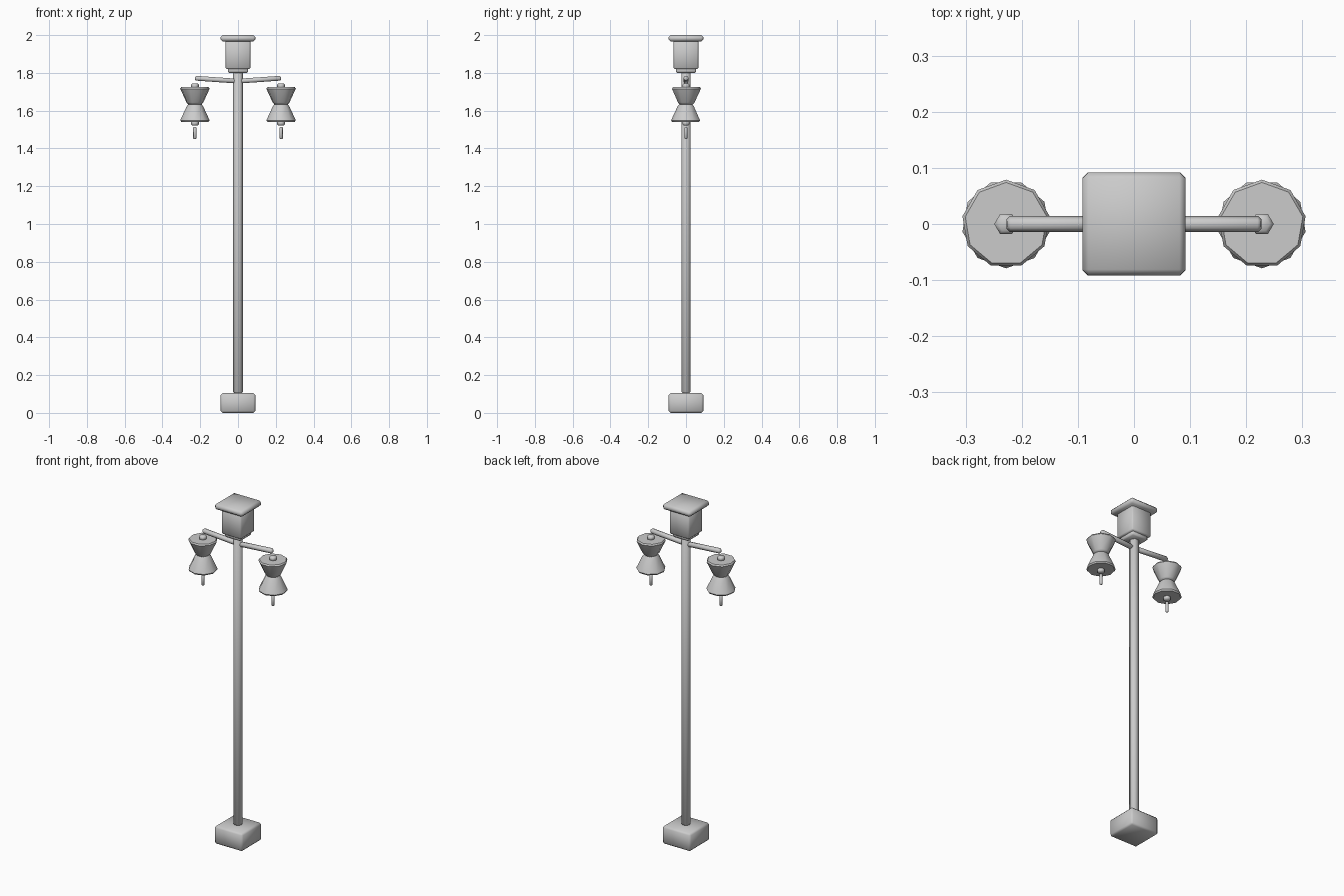
import bpy
from math import pi, sin, cos, radians
from mathutils import Vector

if "Cube" in bpy.data.objects:
    bpy.data.objects.remove(bpy.data.objects["Cube"])


def finish(name, verts, faces, smooth):
    me = bpy.data.meshes.new(name)
    me.from_pydata(verts, [], faces)
    ob = bpy.data.objects.new(name, me)
    bpy.context.collection.objects.link(ob)
    bpy.ops.object.select_all(action='DESELECT')
    ob.select_set(True)
    bpy.context.view_layer.objects.active = ob
    bpy.ops.object.shade_smooth_by_angle(angle=radians(smooth))
    return ob


def turned(name, profile, sides, x=0.0, phase=0.0, smooth=50):
    """Capped solid of revolution from (radius, z) points, bottom to top."""
    verts = [(x + r * cos(phase + 2 * pi * i / sides),
              r * sin(phase + 2 * pi * i / sides), z)
             for r, z in profile for i in range(sides)]
    n = len(profile)
    faces = [(k * sides + i, k * sides + (i + 1) % sides,
              (k + 1) * sides + (i + 1) % sides, (k + 1) * sides + i)
             for k in range(n - 1) for i in range(sides)]
    faces.append(tuple(reversed(range(sides))))
    faces.append(tuple(range((n - 1) * sides, n * sides)))
    return finish(name, verts, faces, smooth)


def chamfered(r, z0, z1, b):
    return [(r - b, z0), (r, z0 + b), (r, z1 - b), (r - b, z1)]


def block(name, half, z0, z1, bevel):
    bpy.ops.mesh.primitive_cube_add(size=1, location=(0, 0, (z0 + z1) / 2))
    ob = bpy.context.object
    ob.name = name
    ob.scale = (2 * half, 2 * half, z1 - z0)
    bpy.ops.object.transform_apply(location=False, rotation=False, scale=True)
    mod = ob.modifiers.new("bevel", 'BEVEL')
    mod.width = bevel
    mod.segments = 1
    bpy.ops.object.modifier_apply(modifier=mod.name)
    bpy.ops.object.shade_smooth_by_angle(angle=radians(50))


# Base, post and stacked head
block("base", 0.092, 0.0, 0.105, 0.01)
turned("post", chamfered(0.027, 0.105, 1.81, 0.007), 6)
block("head_collar", 0.053, 1.80, 1.83, 0.007)
block("head_box", 0.065, 1.82, 1.972, 0.007)
block("head_cap", 0.092, 1.966, 2.0, 0.011)

for side, label in ((-1, "left"), (1, "right")):
    x = side * 0.228

    # Slightly rising hexagonal arm
    start, end = Vector((0, 0, 1.756)), Vector((side * 0.227, 0, 1.772))
    arm = turned(label + "_arm",
                 chamfered(0.0145, 0, (end - start).length, 0.006), 6, phase=pi / 6)
    arm.rotation_mode = 'QUATERNION'
    arm.rotation_quaternion = Vector((0, 0, 1)).rotation_difference(end - start)
    arm.location = start

    # Two opposed cones form the lantern
    turned(label + "_lantern_top",
           [(0.036, 1.633), (0.045, 1.643), (0.079, 1.716), (0.074, 1.724)],
           9, x, pi / 2)
    turned(label + "_lantern_bottom",
           [(0.074, 1.541), (0.079, 1.549), (0.045, 1.622), (0.036, 1.633)],
           9, x, -pi / 2)

    # Small knobs and hanging tassel
    turned(label + "_top_knob", chamfered(0.021, 1.718, 1.744, 0.007), 6, x)
    turned(label + "_bottom_knob", chamfered(0.021, 1.521, 1.547, 0.007), 6, x)
    turned(label + "_tassel", chamfered(0.009, 1.45, 1.514, 0.004), 6, x)
